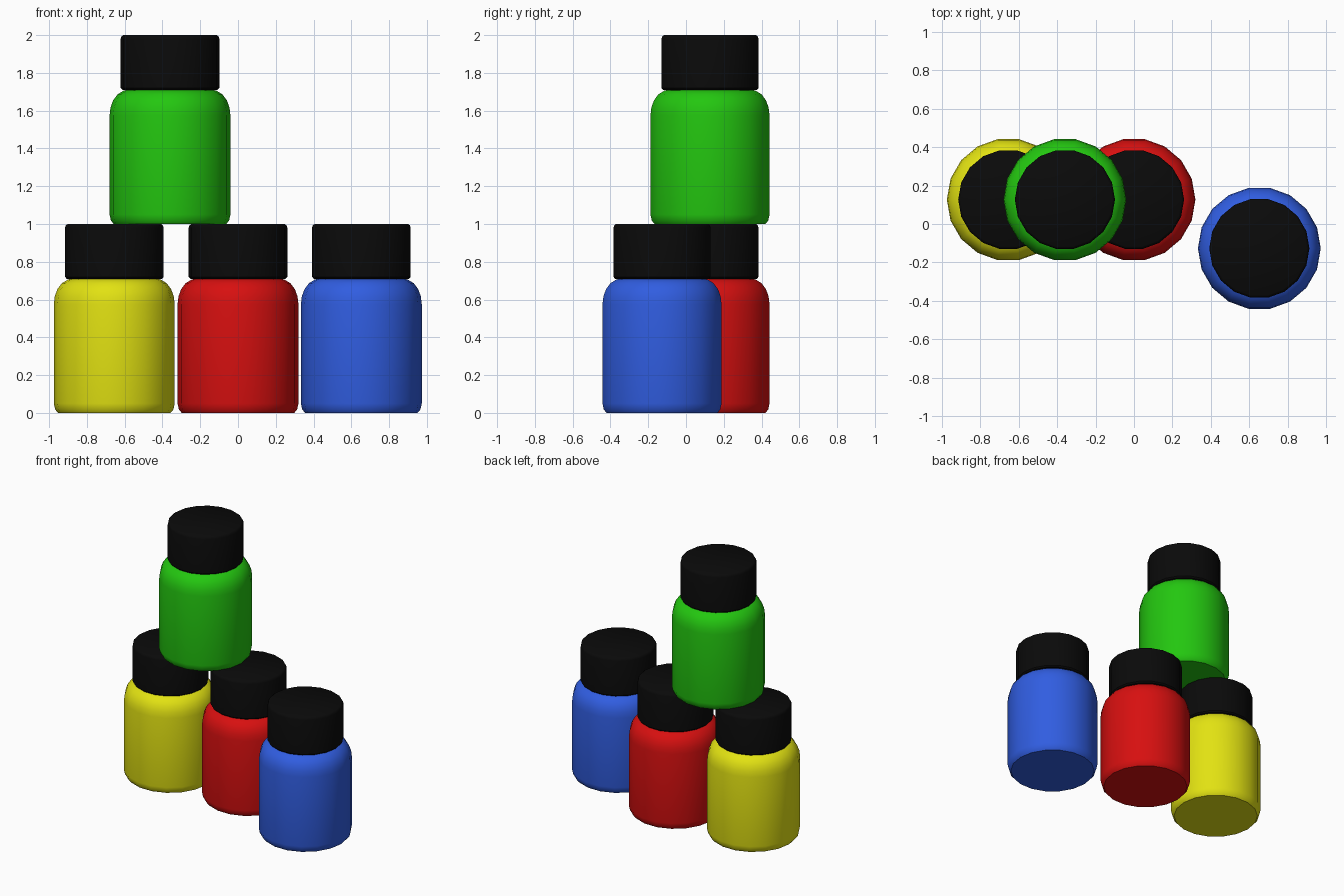
import bpy, bmesh, math

if "Cube" in bpy.data.objects:
    bpy.data.objects.remove(bpy.data.objects["Cube"])

SIDES = 18


def material(name, rgb):
    m = bpy.data.materials.new(name)
    m.diffuse_color = (*rgb, 1)
    m.use_nodes = True
    m.node_tree.nodes["Principled BSDF"].inputs["Base Color"].default_value = m.diffuse_color
    return m


def lathe(name, profile, loc, mat):
    """Revolve a (radius, height) profile into a closed smooth solid."""
    bm = bmesh.new()
    rings = []
    for r, z in profile:
        rings.append([bm.verts.new((r * math.cos(a), r * math.sin(a), z))
                      for a in (2 * math.pi * i / SIDES for i in range(SIDES))])
    for lo, hi in zip(rings, rings[1:]):
        for i in range(SIDES):
            j = (i + 1) % SIDES
            bm.faces.new((lo[i], lo[j], hi[j], hi[i]))
    bm.faces.new(rings[0][::-1])
    bm.faces.new(rings[-1])
    mesh = bpy.data.meshes.new(name)
    bm.to_mesh(mesh)
    bm.free()
    mesh.materials.append(mat)
    ob = bpy.data.objects.new(name, mesh)
    ob.location = loc
    bpy.context.collection.objects.link(ob)
    bpy.ops.object.select_all(action='DESELECT')
    ob.select_set(True)
    bpy.context.view_layer.objects.active = ob
    bpy.ops.object.shade_smooth_by_angle(angle=math.radians(40))


# Jar body with rounded shoulder, and screw cap with softened rims
BODY = [(0.298, 0), (0.313, 0.018), (0.32, 0.05), (0.32, 0.575), (0.315, 0.617),
        (0.301, 0.655), (0.277, 0.687), (0.245, 0.706), (0.22, 0.712)]
CAP = [(0.252, 0.71), (0.261, 0.72), (0.261, 0.98), (0.257, 0.993), (0.247, 1.0)]

black = material("black cap", (0.003, 0.003, 0.003))

# Three jars on the ground, one stacked on top
JARS = [
    ("yellow", (0.76, 0.76, 0.006), (-0.655, 0.127, 0)),
    ("red", (0.68, 0.005, 0.005), (0.0, 0.127, 0)),
    ("blue", (0.03, 0.11, 0.75), (0.653, -0.127, 0)),
    ("green", (0.017, 0.57, 0.005), (-0.36, 0.127, 1)),
]
for colour, rgb, loc in JARS:
    lathe(colour + "_jar", BODY, loc, material(colour + " paint", rgb))
    lathe(colour + "_jar_cap", CAP, loc, black)
